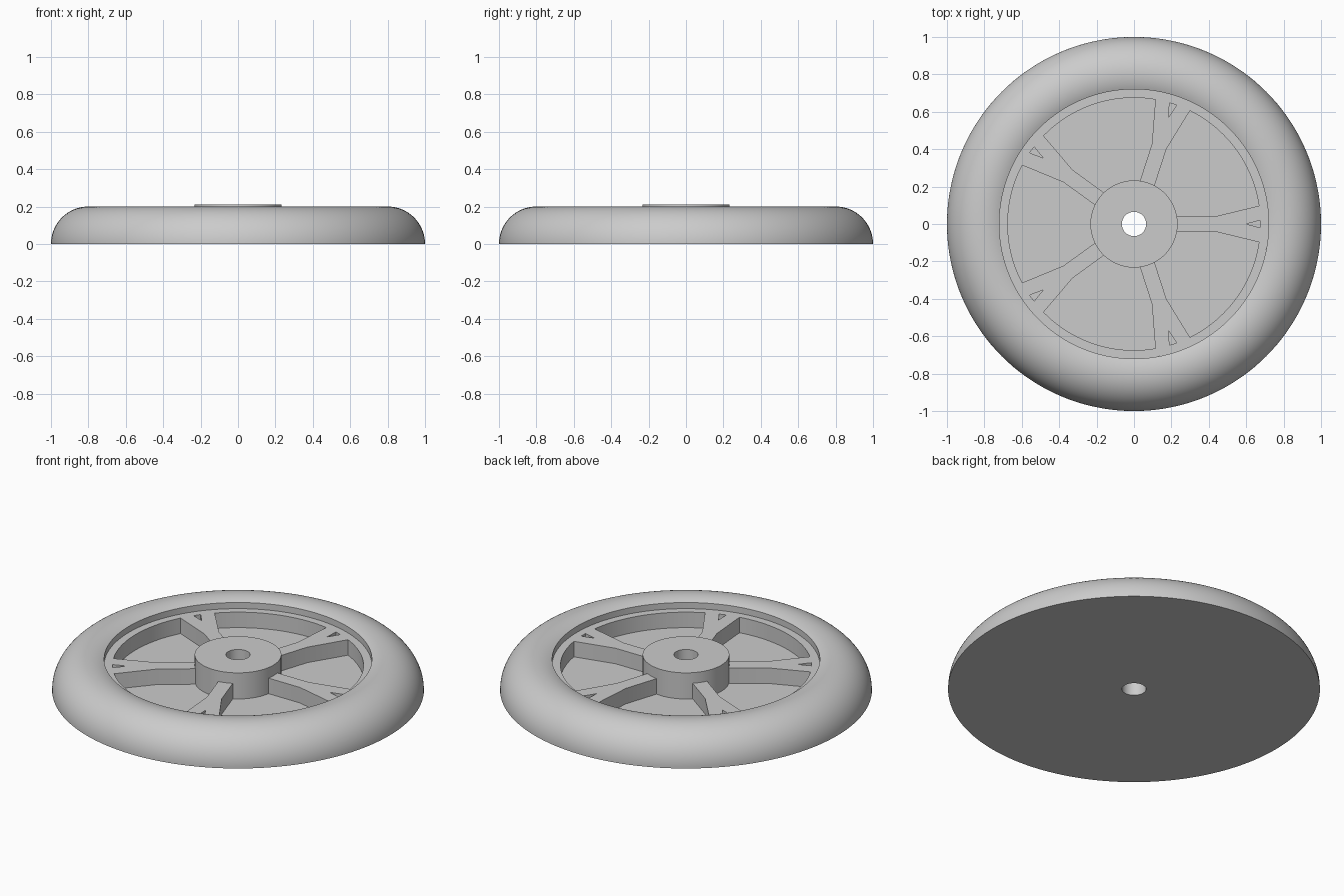
import bpy, bmesh
from math import sin, cos, pi, radians, atan2, hypot, asin, acos

if "Cube" in bpy.data.objects:
    bpy.data.objects.remove(bpy.data.objects["Cube"], do_unlink=True)

SEGMENTS = 144
SPOKES = 5
STEP = 2 * pi / SPOKES
BORE, HUB, RIM = 0.065, 0.233, 0.72
FLOOR, SPOKE_TOP, HUB_TOP = 0.055, 0.147, 0.21

grey = bpy.data.materials.new("plain_grey")
grey.use_nodes = True
grey.diffuse_color = (0.6, 0.6, 0.6, 1)
grey.node_tree.nodes["Principled BSDF"].inputs["Base Color"].default_value = grey.diffuse_color


def finish(name, bm):
    """Clean the mesh, link it as an object and shade it."""
    bmesh.ops.remove_doubles(bm, verts=bm.verts, dist=1e-5)
    bmesh.ops.recalc_face_normals(bm, faces=bm.faces)
    mesh = bpy.data.meshes.new(name)
    bm.to_mesh(mesh)
    bm.free()
    mesh.materials.append(grey)
    obj = bpy.data.objects.new(name, mesh)
    bpy.context.collection.objects.link(obj)
    bpy.ops.object.select_all(action='DESELECT')
    obj.select_set(True)
    bpy.context.view_layer.objects.active = obj
    bpy.ops.object.shade_smooth_by_angle(angle=radians(30))
    return obj


def revolve(name, profile):
    """Turn a closed (radius, height) profile around z."""
    bm = bmesh.new()
    verts = [bm.verts.new((r, 0, z)) for r, z in profile]
    edges = [bm.edges.new((verts[i - 1], verts[i])) for i in range(len(verts))]
    bmesh.ops.spin(bm, geom=verts + edges, cent=(0, 0, 0), axis=(0, 0, 1),
                   angle=2 * pi, steps=SEGMENTS, use_merge=True)
    return finish(name, bm)


def polar(r, a):
    return (r * cos(a), r * sin(a))


def circle(r):
    return [polar(r, 2 * pi * i / SEGMENTS) for i in range(SEGMENTS)]


def tube(name, inner, outer, low, high):
    return revolve(name, [(inner, low), (outer, low), (outer, high), (inner, high)])


# Tyre: rounded outside, cut straight at the rim
TUBE, CENTRE = 0.2, 0.8
end = acos((RIM - CENTRE) / TUBE)
arc = [(CENTRE + TUBE * cos(end * i / 32), TUBE * sin(end * i / 32)) for i in range(33)]
revolve("tyre", arc + [(RIM, 0)])

# Back disc and hub, both with the axle bore
tube("back_disc", BORE, RIM, 0, FLOOR)
tube("hub", BORE, HUB, FLOOR, HUB_TOP)

# Spokes and rim: a plate with pockets and small triangular recesses
inner, outer, half = 0.225, 0.675, 0.041
knee = (hypot(0.435, half), atan2(half, 0.435))
root = (inner, asin(half / inner))
tip = asin(0.097 / outer)
loops = [circle(RIM), circle(0.2)]
for k in range(SPOKES):
    turn = k * STEP
    pocket = [root, knee]
    pocket += [(outer, tip + (STEP - 2 * tip) * i / 24) for i in range(25)]
    pocket += [(r, STEP - a) for r, a in (knee, root)]
    pocket += [(inner, STEP - root[1] - (STEP - 2 * root[1]) * i / 12) for i in range(1, 12)]
    loops.append([polar(r, a + turn) for r, a in pocket])
    flare = atan2(0.02, outer)
    loops.append([polar(r, a + turn) for r, a in ((0.6, 0), (outer, flare), (outer, -flare))])

curve = bpy.data.curves.new("plate_outline", 'CURVE')
curve.dimensions = '2D'
curve.fill_mode = 'BOTH'
curve.extrude = (SPOKE_TOP - FLOOR) / 2
for loop in loops:
    spline = curve.splines.new('POLY')
    spline.points.add(len(loop) - 1)
    for point, (x, y) in zip(spline.points, loop):
        point.co = (x, y, 0, 1)
    spline.use_cyclic_u = True
outline = bpy.data.objects.new("plate_outline", curve)
bpy.context.collection.objects.link(outline)
bpy.context.view_layer.update()
filled = bpy.data.meshes.new_from_object(
    outline.evaluated_get(bpy.context.evaluated_depsgraph_get()))
bm = bmesh.new()
bm.from_mesh(filled)
bmesh.ops.translate(bm, verts=bm.verts, vec=(0, 0, (SPOKE_TOP + FLOOR) / 2))
bpy.data.objects.remove(outline, do_unlink=True)
bpy.data.meshes.remove(filled)
finish("spokes_and_rim", bm)
